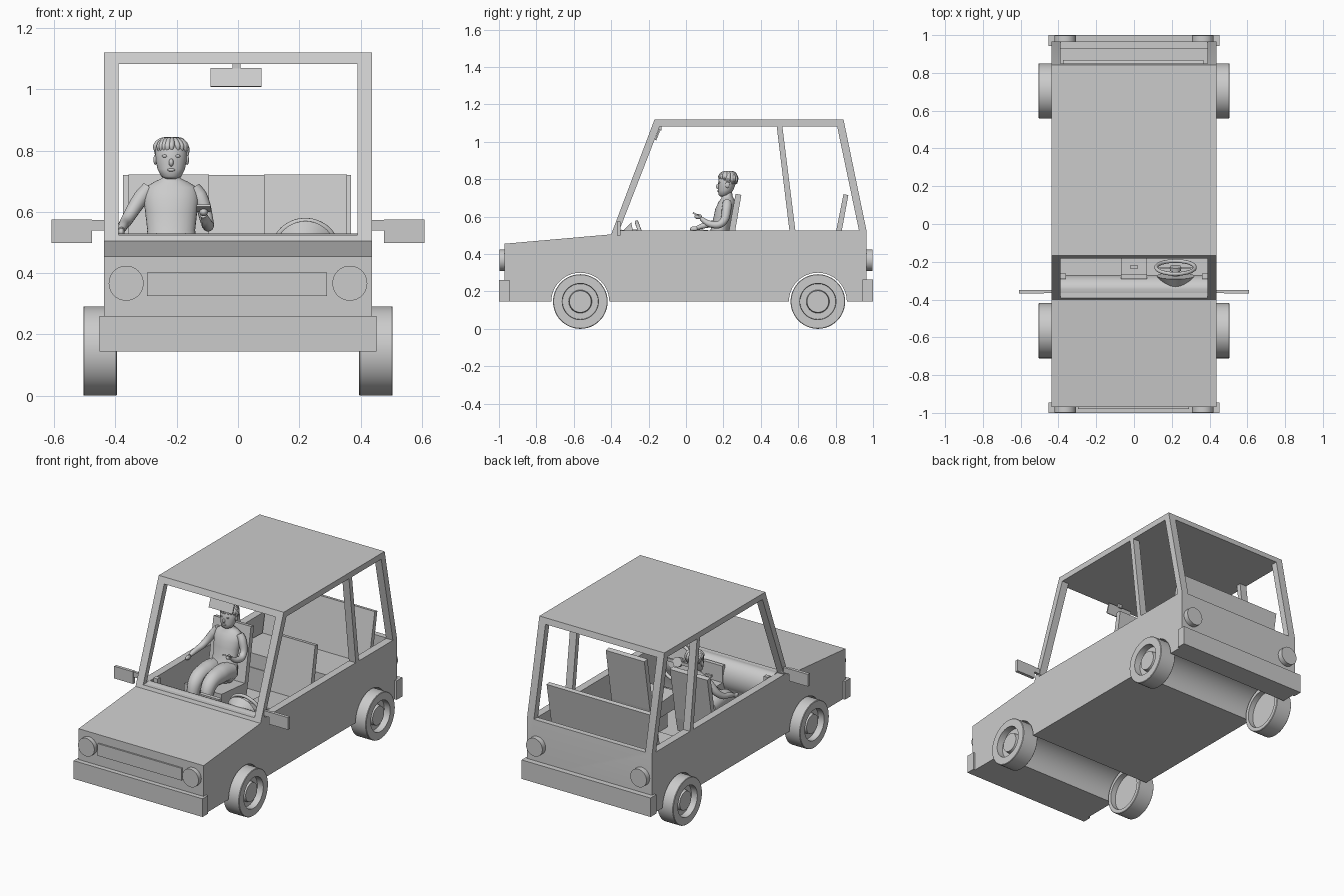
import bpy, bmesh, math, random
from mathutils import Matrix, Vector

if "Cube" in bpy.data.objects:
    bpy.data.objects.remove(bpy.data.objects["Cube"])

random.seed(4)


def finish(name, bm, smooth=None):
    bmesh.ops.recalc_face_normals(bm, faces=bm.faces[:])
    me = bpy.data.meshes.new(name)
    bm.to_mesh(me)
    bm.free()
    ob = bpy.data.objects.new(name, me)
    bpy.context.collection.objects.link(ob)
    if smooth:
        activate(ob)
        bpy.ops.object.shade_smooth_by_angle(angle=math.radians(smooth))
    return ob


def activate(ob):
    bpy.ops.object.select_all(action='DESELECT')
    ob.select_set(True)
    bpy.context.view_layer.objects.active = ob


def prism(name, pts, x0, x1, smooth=None):
    """Side profile of (y, z) points extruded along x."""
    bm = bmesh.new()
    f = bm.faces.new([bm.verts.new((x0, y, z)) for y, z in pts])
    r = bmesh.ops.extrude_face_region(bm, geom=[f])
    bmesh.ops.translate(bm, vec=(x1 - x0, 0, 0),
                        verts=[v for v in r['geom'] if isinstance(v, bmesh.types.BMVert)])
    return finish(name, bm, smooth)


def box(name, x, y, z):
    return prism(name, [(y[0], z[0]), (y[1], z[0]), (y[1], z[1]), (y[0], z[1])], *x)


def ball(name, c, r, seg=24):
    bm = bmesh.new()
    bmesh.ops.create_uvsphere(bm, u_segments=seg, v_segments=seg // 2, radius=1,
                              matrix=Matrix.Translation(c) @ Matrix.Diagonal((*r, 1)))
    return finish(name, bm, 80)


def cone(name, c, r1, r2, depth, rot, seg=40):
    bm = bmesh.new()
    bmesh.ops.create_cone(bm, cap_ends=True, segments=seg, radius1=r1, radius2=r2, depth=depth,
                          matrix=Matrix.Translation(c) @ Matrix.Rotation(math.radians(rot), 4, 'X'))
    return finish(name, bm, 35)


def lathe(name, profile, centre, side, seg=48):
    """Profile of (radius, x) points spun around the x axis; side flips x."""
    bm = bmesh.new()
    vs = [bm.verts.new((x, 0, r)) for r, x in profile]
    es = [bm.edges.new(p) for p in zip(vs, vs[1:])]
    bmesh.ops.spin(bm, geom=vs + es, axis=(1, 0, 0), cent=(0, 0, 0), angle=2 * math.pi, steps=seg)
    bmesh.ops.remove_doubles(bm, verts=bm.verts[:], dist=1e-5)
    for v in bm.verts:
        v.co = (v.co.x * side, v.co.y + centre[0], v.co.z + centre[1])
    return finish(name, bm, 35)


def loft(name, rings, seg=28):
    """Stack of horizontal ellipses (cx, cy, z, rx, ry)."""
    bm = bmesh.new()
    loops = [[bm.verts.new((cx + rx * math.cos(2 * math.pi * i / seg),
                            cy + ry * math.sin(2 * math.pi * i / seg), z)) for i in range(seg)]
             for cx, cy, z, rx, ry in rings]
    for a, b in zip(loops, loops[1:]):
        for i in range(seg):
            j = (i + 1) % seg
            bm.faces.new((a[i], a[j], b[j], b[i]))
    bm.faces.new(loops[0])
    bm.faces.new(loops[-1])
    return finish(name, bm, 60)


def tube(name, pts, closed=False):
    """Smooth limb through (x, y, z, radius) points."""
    cu = bpy.data.curves.new(name, 'CURVE')
    cu.dimensions = '3D'
    cu.bevel_depth, cu.bevel_resolution, cu.use_fill_caps = 1, 4, True
    sp = cu.splines.new('BEZIER')
    sp.bezier_points.add(len(pts) - 1)
    for p, (x, y, z, r) in zip(sp.bezier_points, pts):
        p.co, p.radius = (x, y, z), r
        p.handle_left_type = p.handle_right_type = 'AUTO'
    sp.use_cyclic_u = closed
    sp.resolution_u = 8
    ob = bpy.data.objects.new(name, cu)
    bpy.context.collection.objects.link(ob)
    activate(ob)
    bpy.ops.object.convert(target='MESH')
    bpy.ops.object.shade_smooth_by_angle(angle=math.radians(60))
    return ob


def cut(ob, cutter):
    m = ob.modifiers.new('cut', 'BOOLEAN')
    m.operation, m.object, m.solver = 'DIFFERENCE', cutter, 'EXACT'
    activate(ob)
    bpy.ops.object.modifier_apply(modifier=m.name)
    bpy.data.objects.remove(cutter)


# Body shell with wheel arches, cut open for the cabin and windows
def arch(yc):
    return [(yc + 0.155 * math.cos(a), 0.145 + 0.155 * math.sin(a))
            for a in (math.pi * i / 24 for i in range(25))]


WHEEL_Y = (-0.565, 0.705)
body = prism('body', [(-0.97, 0.145), (-0.97, 0.455), (-0.40, 0.505), (-0.168, 1.12),
                      (0.842, 1.12), (0.965, 0.525), (0.965, 0.145)]
             + arch(WHEEL_Y[1]) + arch(WHEEL_Y[0]), -0.438, 0.438)
cut(body, prism('cabin_cutter', [(-0.36, 0.19), (-0.36, 0.525), (-0.7, 0.525), (-0.7, 1.083),
                                 (1.2, 1.083), (1.2, 0.525), (0.93, 0.525), (0.93, 0.33),
                                 (0.5, 0.33), (0.5, 0.19)], -0.39, 0.39))
cut(body, prism('front_window_cutter', [(-0.357, 0.525), (0.553, 0.525), (0.485, 1.083),
                                        (-0.14, 1.083)], -0.6, 0.6))
cut(body, prism('rear_window_cutter', [(0.585, 0.525), (0.925, 0.525), (0.808, 1.083),
                                       (0.515, 1.083)], -0.6, 0.6))
activate(body)
bpy.ops.object.shade_smooth_by_angle(angle=math.radians(20))

# Bumpers, grille, lamps
box('front_bumper', (-0.452, 0.452), (-1.0, -0.945), (0.145, 0.26))
box('rear_bumper', (-0.452, 0.452), (0.943, 1.0), (0.145, 0.265))
box('grille', (-0.297, 0.291), (-0.98, -0.96), (0.325, 0.402))
for s in (-1, 1):
    cone('headlight', (0.365 * s, -0.98, 0.367), 0.057, 0.057, 0.036, 90)
    cone('tail_light', (0.365 * s, 0.98, 0.367), 0.057, 0.057, 0.036, 90)
    # Side mirrors
    a, b, c = 0.42 * s, 0.477 * s, 0.609 * s
    box('mirror_arm', (a, b), (-0.366, -0.35), (0.54, 0.573))
    box('side_mirror', (b, c), (-0.369, -0.349), (0.498, 0.575))
    # Wheels
    for y in WHEEL_Y:
        lathe('wheel', [(0, 0.49), (0.058, 0.49), (0.062, 0.465), (0.095, 0.465), (0.097, 0.505),
                        (0.143, 0.505), (0.146, 0.502), (0.146, 0.398), (0.143, 0.395),
                        (0.12, 0.395), (0.12, 0.43), (0, 0.43)], (y, 0.146), s)

# Rear-view mirror
prism('cabin_mirror', [(-0.166, 1.01), (-0.158, 1.008), (-0.136, 1.066), (-0.144, 1.07)], -0.09, 0.076)
box('cabin_mirror_stalk', (-0.018, 0.008), (-0.145, -0.13), (1.06, 1.09))

# Dashboard, console, steering wheel
prism('dashboard', [(-0.365, 0.25), (-0.365, 0.525)]
      + [(-0.345 + 0.075 * math.sin(t), 0.43 + 0.1 * math.cos(t))
         for t in (math.pi * i / 16 for i in range(13))] + [(-0.31, 0.25)], -0.392, 0.392, 30)
box('console', (-0.07, 0.07), (-0.29, -0.18), (0.19, 0.41))
box('console_screen', (-0.07, 0.07), (-0.29, -0.265), (0.41, 0.515))
tube('gear_lever', [(0, -0.23, 0.40, 0.006), (0, -0.225, 0.45, 0.006)])
box('gear_knob', (-0.02, 0.02), (-0.235, -0.22), (0.445, 0.46))
for s in (-1, 1):
    box('side_vent', (0.36 * s, 0.39 * s), (-0.29, -0.262), (0.46, 0.53))
cone('instrument_hood', (0.22, -0.312, 0.465), 0.045, 0.10, 0.075, -80)
tube('steering_wheel', [(0.22 + 0.102 * math.cos(t), -0.23 - 0.034 * math.sin(t),
                         0.475 + 0.095 * math.sin(t), 0.01)
                        for t in (math.pi * i / 6 for i in range(12))], True)
cone('steering_hub', (0.22, -0.235, 0.475), 0.03, 0.03, 0.02, -71, 24)
cone('steering_column', (0.22, -0.27, 0.465), 0.02, 0.02, 0.07, -71, 24)
box('steering_spoke', (0.13, 0.31), (-0.238, -0.228), (0.465, 0.485))

# Seats
for x0, x1 in ((-0.357, -0.095), (0.085, 0.355)):
    prism('front_seat', [(-0.03, 0.30), (-0.03, 0.405), (0.205, 0.385), (0.265, 0.722),
                         (0.296, 0.716), (0.24, 0.39), (0.22, 0.30)], x0, x1)
    box('seat_base', (x0 + 0.03, x1 - 0.03), (0.02, 0.20), (0.18, 0.31))
prism('rear_seat', [(0.505, 0.325), (0.505, 0.42), (0.78, 0.41), (0.842, 0.72), (0.868, 0.715),
                    (0.81, 0.40), (0.80, 0.325)], -0.375, 0.369)

# Passenger: torso, neck and hips
X = -0.218
loft('torso', [(X, 0.15, 0.40, 0.07, 0.05), (X, 0.155, 0.44, 0.098, 0.066),
               (X, 0.175, 0.50, 0.085, 0.056), (X, 0.185, 0.54, 0.078, 0.05),
               (X, 0.20, 0.60, 0.085, 0.052), (X, 0.21, 0.64, 0.09, 0.054),
               (X, 0.22, 0.68, 0.085, 0.045), (X, 0.222, 0.698, 0.055, 0.033),
               (X, 0.22, 0.71, 0.03, 0.028), (X, 0.22, 0.745, 0.027, 0.026)])
# Head and face
loft('head', [(X, 0.20, 0.708, 0.016, 0.016), (X, 0.203, 0.716, 0.033, 0.03),
              (X, 0.212, 0.74, 0.045, 0.04), (X, 0.218, 0.77, 0.051, 0.046),
              (X, 0.22, 0.80, 0.051, 0.047), (X, 0.222, 0.825, 0.04, 0.036),
              (X, 0.222, 0.835, 0.02, 0.018)])
ball('nose', (X, 0.172, 0.761), (0.008, 0.012, 0.013), 12)
ball('mouth', (X, 0.173, 0.737), (0.013, 0.006, 0.005), 12)
for s in (-1, 1):
    ball('eye', (X + 0.021 * s, 0.178, 0.782), (0.009, 0.006, 0.005), 12)
    ball('ear', (X + 0.052 * s, 0.222, 0.77), (0.006, 0.012, 0.017), 12)
# Hair cap with locks swept over it
ball('hair', (X, 0.23, 0.805), (0.054, 0.042, 0.037))
for i in range(26):
    a = 2 * math.pi * i / 26
    up = 0.019 if math.sin(a) < 0 else 0.0
    w = random.uniform(-0.25, 0.25)
    tube('hair_lock', [(X + 0.052 * k * math.cos(a + w * k), 0.226 + 0.046 * k * math.sin(a + w * k),
                        z, r) for k, z, r in ((0.15, 0.838, 0.006), (0.65, 0.832, 0.009),
                                              (0.98, 0.805 + up / 2, 0.009),
                                              (1.0, 0.775 + up, 0.002))])
# Arms and hands
tube('right_arm', [(-0.29, 0.22, 0.678, 0.024), (-0.315, 0.215, 0.648, 0.026),
                   (-0.362, 0.17, 0.575, 0.02), (-0.377, 0.09, 0.55, 0.015),
                   (-0.38, 0.06, 0.54, 0.011)])
ball('right_hand', (-0.381, 0.045, 0.534), (0.011, 0.024, 0.014), 16)
tube('left_arm', [(-0.146, 0.22, 0.678, 0.024), (-0.125, 0.218, 0.648, 0.026),
                  (-0.10, 0.19, 0.565, 0.021), (-0.10, 0.13, 0.56, 0.018),
                  (-0.112, 0.08, 0.59, 0.011)])
ball('left_hand', (-0.112, 0.065, 0.6), (0.014, 0.02, 0.014), 16)
prism('phone', [(0.035, 0.617), (0.07, 0.60), (0.073, 0.606), (0.038, 0.624)], -0.135, -0.09)
# Legs and shoes
for s in (-1, 1):
    x = X + 0.047 * s
    tube('leg', [(x, 0.16, 0.465, 0.056), (x, 0.06, 0.475, 0.055), (x, -0.035, 0.455, 0.045),
                 (x, -0.075, 0.37, 0.036), (x, -0.085, 0.225, 0.022)])
    ball('shoe', (x, -0.11, 0.213), (0.025, 0.055, 0.022), 16)
